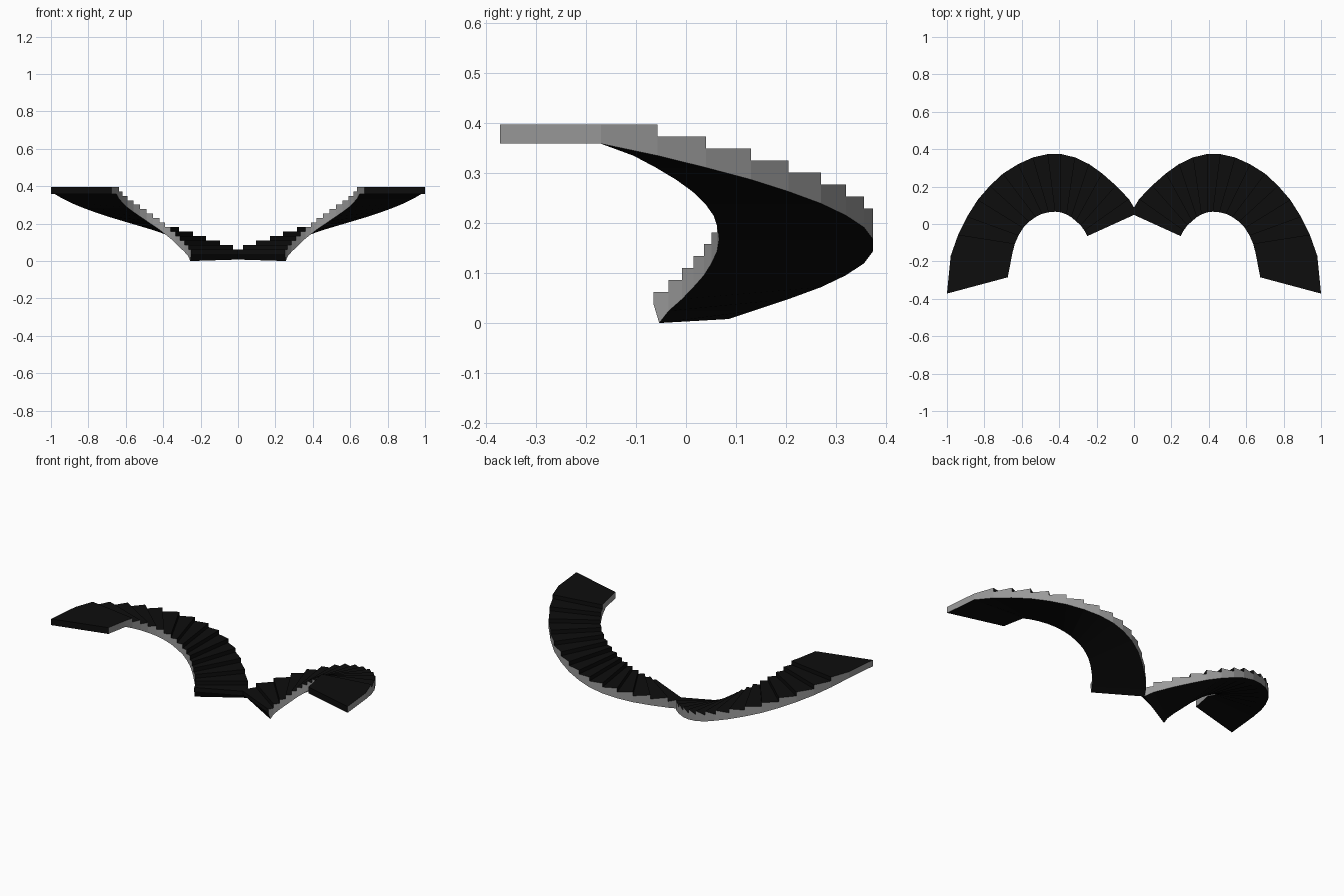
import bpy, bmesh
from mathutils import Vector

if "Cube" in bpy.data.objects:
    bpy.data.objects.remove(bpy.data.objects["Cube"])


def material(name, v):
    m = bpy.data.materials.new(name)
    m.diffuse_color = (v, v, v, 1)
    m.use_nodes = True
    m.node_tree.nodes["Principled BSDF"].inputs["Base Color"].default_value = m.diffuse_color
    return m


# Plan positions of each riser along the inner and outer edges (right flight)
INNER = [(.25, -.065), (.265, -.035), (.285, -.008), (.31, .015), (.335, .036),
         (.36, .051), (.39, .062), (.42, .066), (.455, .063), (.49, .055),
         (.525, .038), (.56, .013), (.592, -.02), (.617, -.06), (.637, -.105),
         (.65, -.155), (.675, -.285)]
OUTER = [(-.018, .057), (.027, .133), (.096, .205), (.17, .27), (.24, .32),
         (.315, .356), (.39, .374), (.46, .374), (.54, .356), (.62, .32),
         (.70, .27), (.77, .205), (.835, .13), (.892, .04), (.94, -.057),
         (.98, -.17), (1.0, -.372)]
RISE = .0239
LAST = 14          # tread index that becomes the landing


def top(k):
    return .062 + RISE * min(k, LAST)


def low(k):
    return .038 if k == 0 else RISE * min(k, 15)


bm = bmesh.new()


def face(points, mat):
    f = bm.faces.new([bm.verts.new(p) for p in points])
    f.material_index = mat


def P(edge, k, z):
    return Vector((*edge[k], z))


def foot(edge, z):
    # set-back bottom corner of the slanted first riser
    p = P(edge, 0, 0).lerp(P(edge, 1, 0), .38)
    p.z = z
    return p


fi, fo = foot(INNER, 0), foot(OUTER, .008)

for k in range(16):
    n = k + 1
    z = top(k)
    # tread
    face([P(INNER, k, z), P(INNER, n, z), P(OUTER, n, z), P(OUTER, k, z)], 0)
    # riser
    if k <= LAST:
        zb = low(0) if k == 0 else top(k - 1)
        face([P(INNER, k, zb), P(INNER, k, z), P(OUTER, k, z), P(OUTER, k, zb)], 0)
    # soffit
    a = fi if k == 0 else P(INNER, k, low(k))
    b = fo if k == 0 else P(OUTER, k, low(k))
    face([a, b, P(OUTER, n, low(n)), P(INNER, n, low(n))], 0)
    # side walls
    for edge, ft, flip in ((INNER, fi, False), (OUTER, fo, True)):
        pts = [P(edge, k, z), P(edge, k, low(k))]
        if k == 0:
            pts.append(ft)
        pts += [P(edge, n, low(n)), P(edge, n, z)]
        face(pts[::-1] if flip else pts, 1)

# slanted foot and landing end
face([P(INNER, 0, low(0)), P(OUTER, 0, low(0)), fo, fi], 0)
face([P(INNER, 16, low(16)), P(OUTER, 16, low(16)),
      P(OUTER, 16, top(16)), P(INNER, 16, top(16))], 0)

bmesh.ops.remove_doubles(bm, verts=bm.verts, dist=.0005)
bmesh.ops.recalc_face_normals(bm, faces=bm.faces)
me = bpy.data.meshes.new("curved_stairs")
bm.to_mesh(me)
bm.free()
me.materials.append(material("black stone", .004))
me.materials.append(material("grey side", .32))
ob = bpy.data.objects.new("curved_stairs", me)
bpy.context.collection.objects.link(ob)

# matching left flight
mir = ob.modifiers.new("left_flight", 'MIRROR')
mir.use_mirror_merge = False
